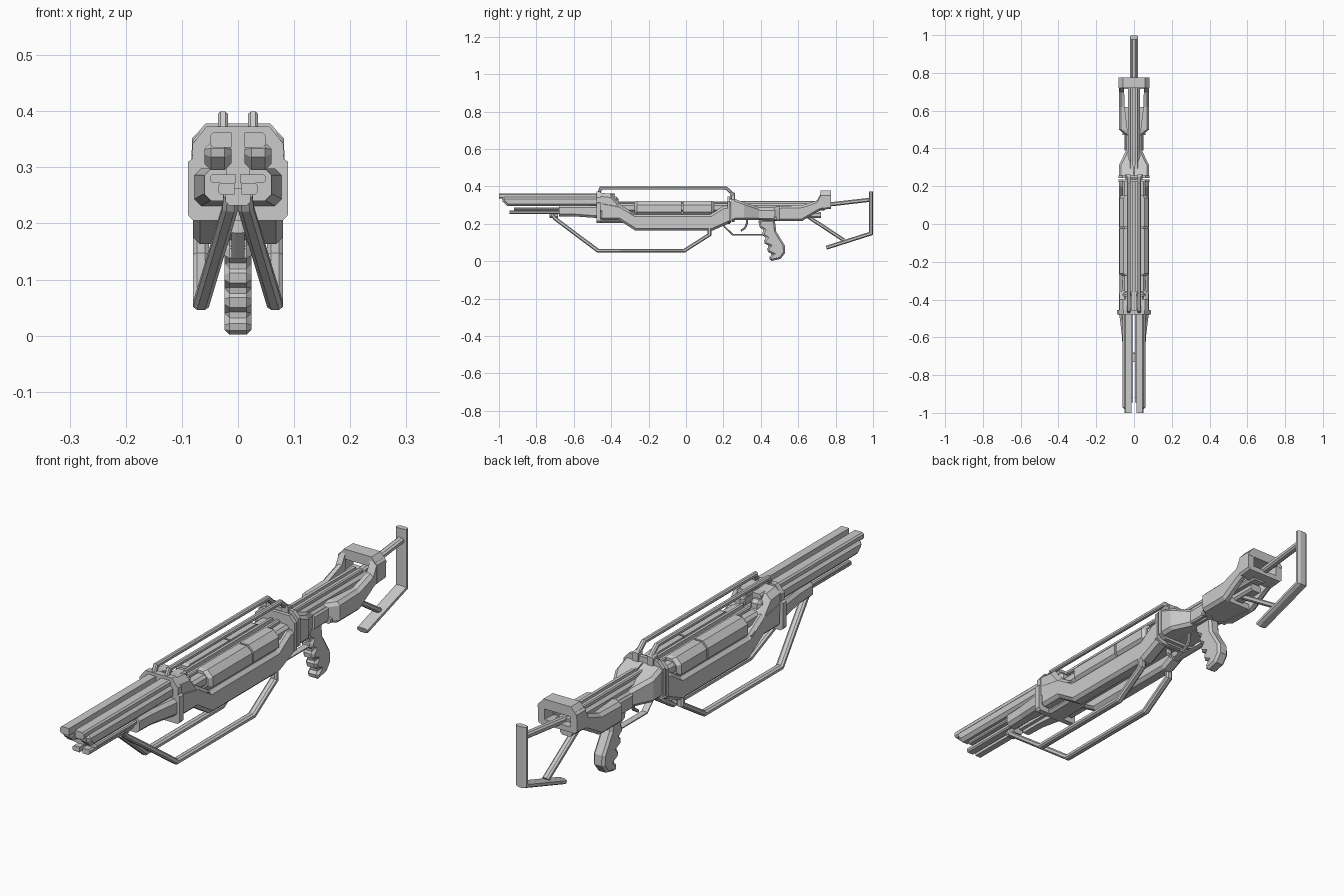
import bpy, bmesh, math
from mathutils import Vector


def finish(name, bm, mirror=False, bevel=0):
    bmesh.ops.recalc_face_normals(bm, faces=bm.faces)
    me = bpy.data.meshes.new(name)
    bm.to_mesh(me)
    bm.free()
    ob = bpy.data.objects.new(name, me)
    bpy.context.collection.objects.link(ob)
    if bevel:
        b = ob.modifiers.new("bevel", 'BEVEL')
        b.width, b.segments = bevel, 1
        b.limit_method, b.angle_limit = 'ANGLE', math.radians(65)
    if mirror:
        m = ob.modifiers.new("mirror", 'MIRROR')
        m.use_mirror_merge = False
    return ob


def skin(bm, rings):
    """Join rings of equal length into a capped solid."""
    vs = [[bm.verts.new(p) for p in r] for r in rings]
    n = len(vs[0])
    for a, b in zip(vs, vs[1:]):
        for i in range(n):
            j = (i + 1) % n
            bm.faces.new((a[i], a[j], b[j], b[i]))
    bm.faces.new(vs[0])
    bm.faces.new(vs[-1])


def beam(name, stations, c=0.008, mirror=True):
    """Chamfered box lofted along y; station = (y, x0, x1, z0, z1)."""
    rings = []
    for y, x0, x1, z0, z1 in stations:
        ring = [(x1 - c, y, z0), (x1, y, z0 + c), (x1, y, z1 - c), (x1 - c, y, z1)]
        if mirror:
            ring += [(x0, y, z1), (x0, y, z0)]
        else:
            ring += [(x0 + c, y, z1), (x0, y, z1 - c), (x0, y, z0 + c), (x0 + c, y, z0)]
        rings.append(ring)
    bm = bmesh.new()
    skin(bm, rings)
    return finish(name, bm, mirror)


def side_prism(name, pts, x0, x1, mirror=False, bevel=0):
    """(y, z) profile extruded across x."""
    bm = bmesh.new()
    skin(bm, [[(x, y, z) for y, z in pts] for x in (x0, x1)])
    return finish(name, bm, mirror, bevel)


def front_frame(name, half, y0, y1, bevel=0):
    """Symmetric (x, z) outline extruded along y."""
    pts = half + [(-x, z) for x, z in reversed(half)]
    bm = bmesh.new()
    skin(bm, [[(x, y, z) for x, z in pts] for y in (y0, y1)])
    return finish(name, bm, False, bevel)


def bar(name, path, w, t, mirror=False):
    """Mitred chamfered bar: w across x, t across the bend plane."""
    P = [Vector(p) for p in path]
    rings = []
    for i, p in enumerate(P):
        a = (p - P[i - 1]).normalized() if i else None
        b = (P[i + 1] - p).normalized() if i < len(P) - 1 else None
        a, b = a or b, b or a
        d = (a + b).normalized()
        u = d.cross(Vector((1, 0, 0))).normalized() * (t / 2 / max(0.5, d.dot(a)))
        v = u.cross(d).normalized() * (w / 2)
        k = 0.5
        rings.append([p + u * s + v * q for s, q in
                      ((1, k), (k, 1), (-k, 1), (-1, k), (-1, -k), (-k, -1), (k, -1), (1, -k))])
    bm = bmesh.new()
    skin(bm, rings)
    return finish(name, bm, mirror)


# Twin barrels: faceted sections with raked muzzles and top strips
side_prism("twin_barrel", [(-.985, .345), (-.98, .318), (-.955, .295), (-.36, .295), (-.36, .345)],
           .012, .06, True, .012)
beam("barrel_top_strip", [(-1, .012, .05, .335, .362), (-.38, .012, .05, .335, .362)], .006)
beam("lower_rail", [(-.945, .006, .036, .252, .272), (-.46, .006, .036, .252, .272)], .005)
beam("lower_rail_cap", [(-.92, .004, .05, .272, .287), (-.46, .004, .05, .272, .287)], .004)
beam("barrel_clamp", [(-.68, .02, .06, .24, .298), (-.6, .02, .063, .24, .298),
                      (-.46, .02, .08, .23, .298)], .012)

# Front collar and housing behind it
collar = [(.08, .205), (.089, .215), (.089, .31), (.081, .315), (.081, .342), (.056, .373)]
front_frame("front_collar", collar, -.478, -.456)
beam("front_housing", [(-.46, .015, .078, .25, .367), (-.4, .015, .078, .25, .36),
                       (-.35, .015, .078, .25, .30), (-.28, .02, .078, .23, .255)], .02)

# Body side shells, core and side drums
side_prism("side_shell", [(-.46, .22), (-.36, .22), (-.27, .163), (.14, .163), (.235, .205),
                          (.235, .295), (.2, .295), (.13, .25), (-.27, .25), (-.35, .30),
                          (-.46, .32)], .022, .08, True, .012)
beam("body_core", [(-.46, -.042, .042, .205, .305), (.24, -.042, .042, .205, .305)], .01, False)
beam("side_drum_front", [(-.275, .02, .066, .25, .318), (-.262, .02, .077, .24, .323),
                         (-.024, .02, .077, .24, .323)], .022)
beam("side_drum_rear", [(-.016, .02, .077, .24, .323), (.137, .02, .077, .24, .323),
                        (.15, .02, .066, .25, .318)], .022)
beam("drum_axle", [(-.36, .025, .06, .265, .308), (.235, .025, .06, .265, .308)], .01)
beam("spine_rail", [(-.36, .008, .022, .30, .318), (.24, .008, .022, .30, .318)], .004)

# Rear collar plates
rear = [(.06, .2), (.083, .215), (.083, .32), (.06, .345), (.045, .345)]
front_frame("rear_plate_front", rear, .222, .236)
front_frame("rear_plate_back", [(x, z + .01) for x, z in rear], .243, .258)
beam("rear_sight_post", [(.236, .018, .045, .33, .372), (.262, .018, .045, .33, .365)], .005)

# Top carry rails, one pair
bar("top_rail", [(.027, -.47, .355), (.027, -.455, .391), (.027, .215, .391),
                 (.027, .25, .36), (.027, .25, .33)], .018, .017, True)

# Receiver and flared stock walls
beam("receiver_stock", [(.255, .002, .08, .22, .335), (.31, .002, .08, .22, .315),
                        (.39, .002, .042, .22, .288), (.47, .002, .042, .215, .288),
                        (.5, .035, .08, .215, .295), (.62, .05, .08, .215, .298),
                        (.7, .052, .08, .262, .325), (.722, .052, .08, .272, .365)], .012)
beam("receiver_panel", [(.39, .02, .05, .222, .278), (.475, .02, .05, .222, .278)], .006)
beam("stock_ring_side", [(.72, .055, .082, .275, .36), (.775, .055, .082, .28, .36)], .008)
front_frame("stock_ring_top", [(.055, .34), (.082, .34), (.082, .35), (.058, .378)], .72, .776)
beam("stock_ring_bottom", [(.715, -.078, .078, .275, .296), (.775, -.078, .078, .28, .3)], .006, False)
beam("stock_floor", [(.47, -.06, .06, .217, .24), (.62, -.06, .06, .217, .24)], .006, False)
beam("stock_centre_rail", [(.27, -.032, .032, .27, .308), (.74, -.032, .032, .27, .308)], .01, False)
beam("stock_top_strip", [(.28, .006, .022, .305, .323), (.72, .006, .022, .305, .323)], .004)
beam("stock_lower_tube", [(.5, -.025, .025, .232, .262), (.722, -.025, .025, .232, .262)], .008, False)

# Skeleton butt
bar("butt_upper_rod", [(0, .7, .296), (0, .98, .328)], .028, .022)
bar("butt_lower_strut", [(0, .65, .24), (0, .845, .112)], .026, .02)
bar("butt_plate", [(0, .988, .373), (0, .988, .148), (0, .75, .072)], .044, .021)

# Pistol grip with finger notches
side_prism("pistol_grip", [(.385, .222), (.475, .222), (.482, .16), (.528, .085), (.53, .045),
                           (.505, .012), (.45, 0), (.445, .022), (.462, .038), (.438, .05),
                           (.434, .068), (.446, .082), (.42, .094), (.418, .112), (.43, .125),
                           (.41, .138), (.41, .155), (.418, .166), (.395, .18)],
           -.024, .024, False, .009)

# Trigger and guard
bar("trigger_guard", [(0, .205, .21), (0, .205, .185), (0, .25, .141), (0, .43, .141)], .024, .009)
bar("trigger", [(0, .325, .225), (0, .325, .2), (0, .315, .178), (0, .293, .163)], .014, .011)

# Splayed lower guard bars, one pair
bar("lower_guard_bar", [(.012, -.715, .25), (.014, -.70, .228), (.066, -.47, .056), (.066, -.01, .056),
                        (.066, .125, .142), (.066, .125, .175)], .028, .02, True)
beam("guard_mount", [(-.73, -.022, .022, .232, .262), (-.685, -.022, .022, .232, .262)], .006, False)
